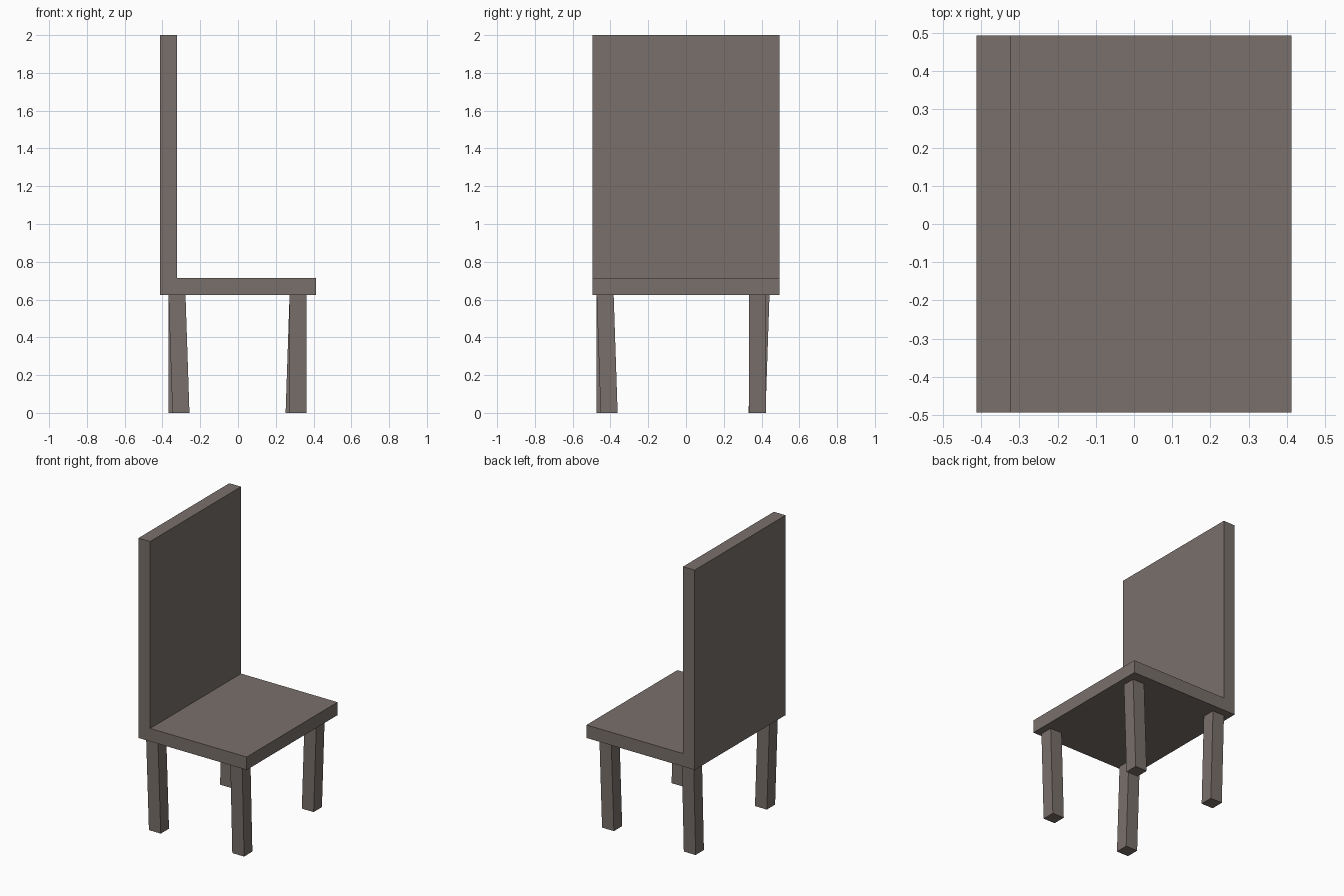
import bpy, bmesh

if "Cube" in bpy.data.objects:
    bpy.data.objects.remove(bpy.data.objects["Cube"])

wood = bpy.data.materials.new("taupe wood")
wood.diffuse_color = (0.19, 0.16, 0.148, 1)
wood.use_nodes = True
wood.node_tree.nodes["Principled BSDF"].inputs["Base Color"].default_value = wood.diffuse_color


def loft(name, start, end):
    """Closed solid between two matching outlines."""
    bm = bmesh.new()
    a = [bm.verts.new(p) for p in start]
    b = [bm.verts.new(p) for p in end]
    n = len(a)
    bm.faces.new(a)
    bm.faces.new(b[::-1])
    for i in range(n):
        bm.faces.new((a[i], b[i], b[(i + 1) % n], a[(i + 1) % n]))
    bmesh.ops.recalc_face_normals(bm, faces=bm.faces[:])
    mesh = bpy.data.meshes.new(name)
    bm.to_mesh(mesh)
    bm.free()
    mesh.materials.append(wood)
    obj = bpy.data.objects.new(name, mesh)
    bpy.context.collection.objects.link(obj)
    return obj


# Seat and backrest: one L-shaped profile extruded across the width
HX, HY, T = 0.412, 0.494, 0.089
Z0, Z1 = 0.625, 0.714
profile = [(-HX, Z0), (HX, Z0), (HX, Z1), (-HX + T, Z1), (-HX + T, 2), (-HX, 2)]
loft("seat_and_backrest",
     [(x, -HY, z) for x, z in profile],
     [(x, HY, z) for x, z in profile])


# Legs: square posts, each leaning inward along one axis only
def square(x, y, z, r=0.045):
    return [(x - r, y - r, z), (x + r, y - r, z), (x + r, y + r, z), (x - r, y + r, z)]


lean = 0.021
legs = {  # top centre, foot offset
    "front_left_leg": (-0.323, -0.428, lean, 0),
    "front_right_leg": (0.318, -0.428, 0, lean),
    "back_right_leg": (0.318, 0.379, -lean, 0),
    "back_left_leg": (-0.323, 0.397, 0, -lean),
}
for name, (x, y, dx, dy) in legs.items():
    loft(name, square(x, y, Z0), square(x + dx, y + dy, 0))
